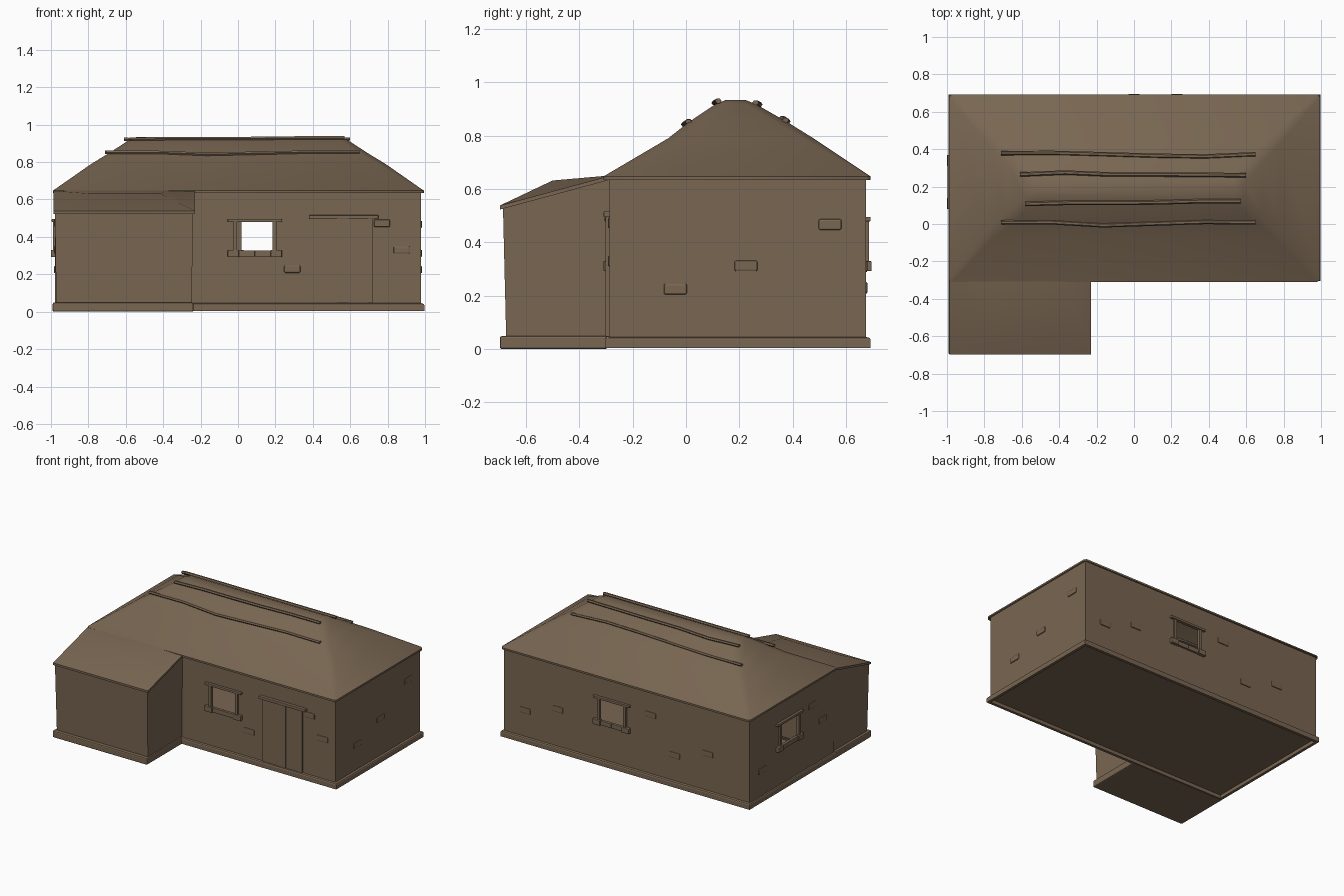
import bpy, bmesh, math
from mathutils import Vector

if "Cube" in bpy.data.objects:
    bpy.data.objects.remove(bpy.data.objects["Cube"])

mud = bpy.data.materials.new("mud_brown")
mud.diffuse_color = (0.19, 0.133, 0.084, 1)
mud.use_nodes = True
mud.node_tree.nodes["Principled BSDF"].inputs["Base Color"].default_value = mud.diffuse_color


def finish(name, bm, smooth=None, bevel=0):
    bmesh.ops.remove_doubles(bm, verts=bm.verts, dist=0.0005)
    bmesh.ops.recalc_face_normals(bm, faces=bm.faces)
    me = bpy.data.meshes.new(name)
    bm.to_mesh(me)
    bm.free()
    me.materials.append(mud)
    ob = bpy.data.objects.new(name, me)
    bpy.context.collection.objects.link(ob)
    if bevel:
        mod = ob.modifiers.new("soft_edges", 'BEVEL')
        mod.width, mod.segments = bevel, 2
    if smooth:
        bpy.ops.object.select_all(action='DESELECT')
        ob.select_set(True)
        bpy.context.view_layer.objects.active = ob
        bpy.ops.object.shade_smooth_by_angle(angle=math.radians(smooth))
    return ob


def box(name, lo, hi, bevel=0):
    bm = bmesh.new()
    bmesh.ops.create_cube(bm, size=1)
    for v in bm.verts:
        v.co = Vector([(a + b) / 2 + c * (b - a) for a, b, c in zip(lo, hi, v.co)])
    return finish(name, bm, bevel=bevel)


# Wall sides: (runs along x?, wall plane, outward sign, start, end, window centre)
X, YF, YB = 0.978, -0.287, 0.674
SIDES = {
    "front": (True, YF, -1, -X, X, 0.09),
    "back": (True, YB, 1, -X, X, 0.115),
    "left": (False, -X, -1, YF, YB, 0.225),
    "right": (False, X, 1, YF, YB, None),
}
HZ0, HZ1, HW = 0.325, 0.48, 0.1


def point(side, u, z, out=0.0):
    along_x, plane, sign = SIDES[side][:3]
    p = plane + sign * out
    return Vector((u, p, z)) if along_x else Vector((p, u, z))


def plate(name, side, u0, u1, z0, z1, out, bevel=0):
    a, b = point(side, u0, z0, -0.008), point(side, u1, z1, out)
    lo = [min(p, q) for p, q in zip(a, b)]
    hi = [max(p, q) for p, q in zip(a, b)]
    return box(name, lo, hi, bevel)


# Main walls with open window holes
bm = bmesh.new()
zs = [0.035, HZ0, HZ1, 0.642]
for side, (_, _, _, s, e, win) in SIDES.items():
    us = [s, e] if win is None else [s, win - HW, win + HW, e]
    for i in range(len(us) - 1):
        for j in range(3):
            if win is not None and i == 1 and j == 1:
                continue
            bm.faces.new([bm.verts.new(point(side, u, z)) for u, z in (
                (us[i], zs[j]), (us[i + 1], zs[j]),
                (us[i + 1], zs[j + 1]), (us[i], zs[j + 1]))])
finish("main_walls", bm)

# Main plinth: a ring around a raised floor (inset, z)
bm = bmesh.new()
rings = []
for d, z in ((0.025, 0.048), (0.004, 0.042), (0, 0.036), (0, 0.005), (0.02, 0.005), (0.02, 0.03)):
    rings.append([bm.verts.new(p) for p in (
        (-0.991 + d, -0.304 + d, z), (0.996 - d, -0.304 + d, z),
        (0.996 - d, 0.692 - d, z), (-0.991 + d, 0.692 - d, z))])
for a, b in zip(rings, rings[1:]):
    for i in range(4):
        k = (i + 1) % 4
        bm.faces.new((a[i], a[k], b[k], b[i]))
bm.faces.new(rings[-1])
finish("main_plinth", bm)
box("annex_plinth", (-0.991, -0.698, 0), (-0.237, -0.295, 0.049), 0.008)

# Annex walls with sloping tops, leaning slightly outward
bm = bmesh.new()
low = [(-0.972, YF), (-0.972, -0.674), (-0.247, -0.674), (-0.247, YF)]
high = [(-0.979, YF, 0.64), (-0.979, -0.686, 0.535), (-0.241, -0.686, 0.535), (-0.241, YF, 0.64)]
for i in range(3):
    bm.faces.new([bm.verts.new(p) for p in (
        (*low[i], 0.045), (*low[i + 1], 0.045), high[i + 1], high[i])])
finish("annex_walls", bm)

# Main hipped roof: stacked rectangles (z, half length, front y, back y, corner cut)
bm = bmesh.new()
rings = []
for z, xh, y0, y1, c in [(0.634, 0.992, -0.31, 0.692, 0.015), (0.647, 0.992, -0.31, 0.692, 0.015),
                         (0.79, 0.787, -0.067, 0.478, 0.04), (0.852, 0.685, 0.012, 0.378, 0.045),
                         (0.918, 0.585, 0.11, 0.262, 0.035), (0.934, 0.545, 0.15, 0.222, 0.02)]:
    pts = [(-xh + c, y0), (xh - c, y0), (xh, y0 + c), (xh, y1 - c),
           (xh - c, y1), (-xh + c, y1), (-xh, y1 - c), (-xh, y0 + c)]
    rings.append([bm.verts.new((x + 0.002, y, z)) for x, y in pts])
for a, b in zip(rings, rings[1:]):
    for i in range(8):
        k = (i + 1) % 8
        bm.faces.new((a[i], a[k], b[k], b[i]))
bm.faces.new(rings[-1])
finish("main_roof", bm, smooth=50)

# Annex lean-to roof with a raised middle
bm = bmesh.new()
x0, x1 = -0.986, -0.23
low = [bm.verts.new(p) for p in ((x0, -0.295, 0.632), (x0, -0.698, 0.523),
                                 (x1, -0.698, 0.523), (x1, -0.295, 0.632))]
eave = [bm.verts.new(v.co + Vector((0, 0, 0.015))) for v in low]
top = [bm.verts.new(p) for p in ((-0.84, -0.295, 0.65), (-0.80, -0.5, 0.632),
                                 (-0.415, -0.5, 0.632), (-0.375, -0.295, 0.65))]
for a, b in ((low, eave), (eave, top)):
    for i in range(3):
        bm.faces.new((a[i], a[i + 1], b[i + 1], b[i]))
bm.faces.new(top)
finish("annex_roof", bm, smooth=30)

# Crooked poles lying on the roof (start x, end x, y, z, roof slope, bend)
for n, (xs, xe, y, z, slope, bend) in enumerate([
        (-0.71, 0.65, 0.005, 0.850, 0.65, (0.003, 0.004, -0.012, -0.003, 0.006, 0.004)),
        (-0.58, 0.57, 0.113, 0.926, 0.5, (-0.006, 0, 0, 0.002, 0.008, 0.008)),
        (-0.61, 0.60, 0.265, 0.922, -0.5, (0, 0.01, 0, 0, -0.002, -0.004)),
        (-0.71, 0.65, 0.373, 0.858, -0.65, (0.006, 0.007, 0, -0.008, -0.012, 0))]):
    bm = bmesh.new()
    prev = None
    for i, d in enumerate(bend):
        x = xs + (xe - xs) * i / 5
        ring = [bm.verts.new((x, y + d + 0.012 * math.cos(k * math.pi / 3),
                              z + d * slope + 0.010 * math.sin(k * math.pi / 3))) for k in range(6)]
        if prev:
            for k in range(6):
                m = (k + 1) % 6
                bm.faces.new((prev[k], prev[m], ring[m], ring[k]))
        if i in (0, 5):
            bm.faces.new(ring)
        prev = ring
    finish(f"roof_pole_{n}", bm)

# Window surrounds
for side, spec in SIDES.items():
    c = spec[5]
    if c is None:
        continue
    plate(side + "_window_lintel", side, c - 0.145, c + 0.145, 0.479, 0.496, 0.018, 0.003)
    for s, tag in ((-1, "a"), (1, "b")):
        u = sorted((c + s * 0.095, c + s * 0.115))
        plate(f"{side}_window_jamb_{tag}", side, *u, 0.325, 0.482, 0.012)
        u = sorted((c + s * 0.085, c + s * 0.145))
        plate(f"{side}_sill_end_{tag}", side, *u, 0.292, 0.33, 0.022, 0.004)
        u = sorted((c, c + s * 0.085))
        plate(f"{side}_sill_stone_{tag}", side, *u, 0.295, 0.327, 0.014, 0.003)

# Plank door
for n, (u0, u1, out) in enumerate([(0.40, 0.53, 0.008), (0.53, 0.59, 0.014),
                                   (0.59, 0.695, 0.008), (0.695, 0.72, 0.014)]):
    plate(f"door_plank_{n}", "front", u0, u1, 0.047, 0.5, out)
plate("door_lintel", "front", 0.38, 0.75, 0.495, 0.516, 0.022, 0.003)

# Exposed bricks (side, position along wall, height)
bricks = {
    "front": [(0.29, 0.228), (0.875, 0.33), (0.77, 0.473)],
    "right": [(-0.04, 0.225), (0.225, 0.312), (0.54, 0.467)],
    "back": [(0.81, 0.232), (0.55, 0.31), (-0.19, 0.468), (-0.38, 0.228), (-0.645, 0.308)],
    "left": [(0.53, 0.225), (-0.04, 0.475), (-0.16, 0.33)],
}
for side, spots in bricks.items():
    for n, (u, z) in enumerate(spots):
        plate(f"{side}_brick_{n}", side, u - 0.043, u + 0.043, z - 0.02, z + 0.02, 0.006, 0.006)
